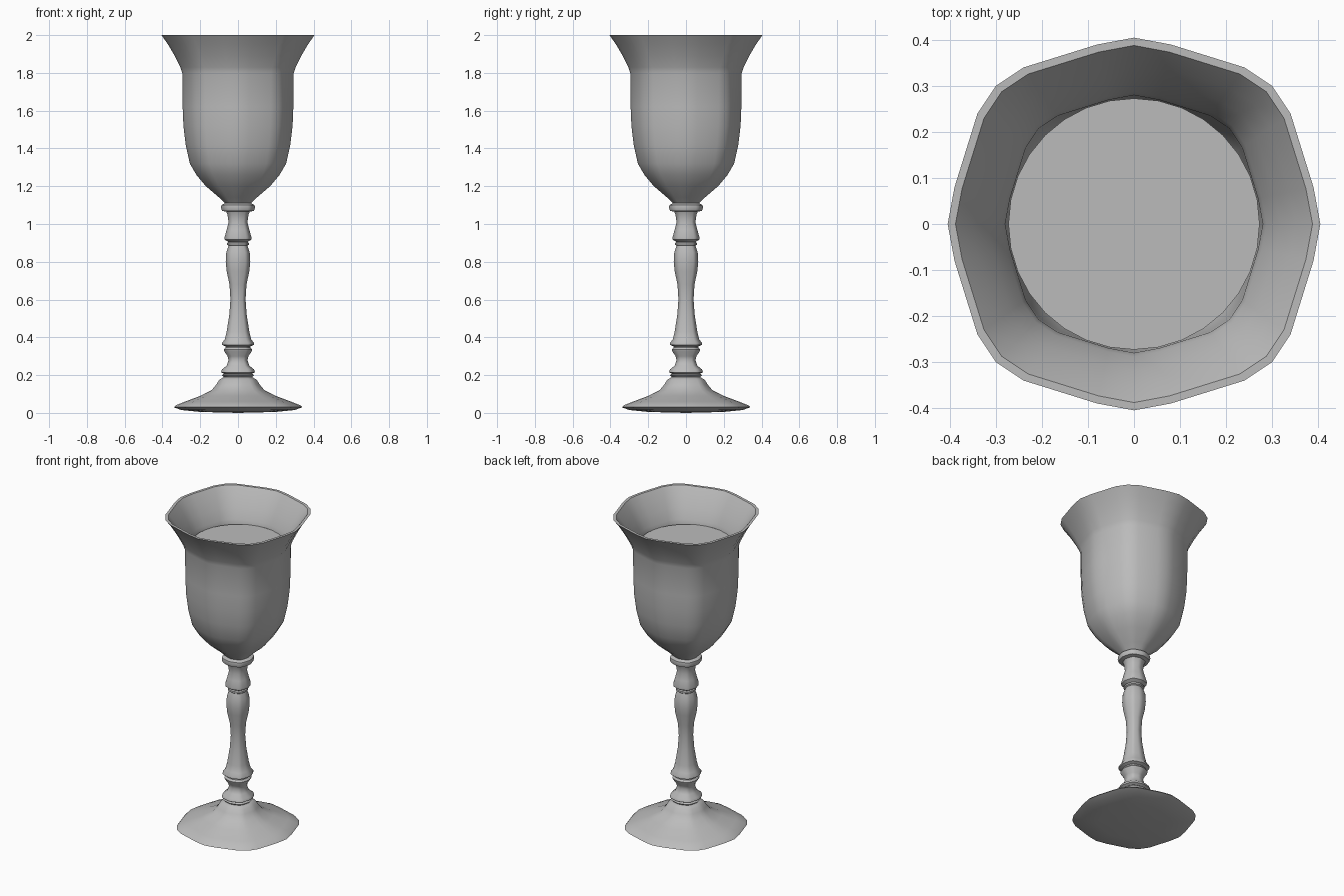
import bpy
import bmesh
from math import radians, cos, sin, pi

default_cube = bpy.data.objects.get("Cube")
if default_cube:
    bpy.data.objects.remove(default_cube, do_unlink=True)


def make_material(name, colour):
    material = bpy.data.materials.new(name)
    material.use_nodes = True
    material.diffuse_color = colour
    for node in material.node_tree.nodes:
        if node.type == "BSDF_PRINCIPLED":
            node.inputs["Base Color"].default_value = colour
    return material


def octagon_section():
    """Unit octagon with softened corners: three points for each side."""
    quarter = [(1, 0), (.963, .198), (.84, .593), (.741, .741), (.593, .84), (.198, .963)]
    section = []
    for turn in range(4):
        for x, y in quarter:
            section.append((x, y))
        quarter = [(-y, x) for x, y in quarter]
    return section


def round_section(sides):
    return [(cos(2 * pi * i / sides), sin(2 * pi * i / sides)) for i in range(sides)]


def lathe(name, profile, section, material):
    """Sweep a (radius, height) profile around z with the given cross-section."""
    mesh = bpy.data.meshes.new(name)
    bm = bmesh.new()
    rings = []
    for radius, height in profile:
        if radius == 0:
            rings.append([bm.verts.new((0, 0, height))] * len(section))
        else:
            rings.append([bm.verts.new((x * radius, y * radius, height)) for x, y in section])
    for lower, upper in zip(rings, rings[1:]):
        for i in range(len(section)):
            j = (i + 1) % len(section)
            corners = list(dict.fromkeys((lower[i], lower[j], upper[j], upper[i])))
            bm.faces.new(corners)
    bmesh.ops.recalc_face_normals(bm, faces=bm.faces)
    bm.to_mesh(mesh)
    bm.free()
    mesh.materials.append(material)
    obj = bpy.data.objects.new(name, mesh)
    bpy.context.collection.objects.link(obj)
    bpy.ops.object.select_all(action="DESELECT")
    obj.select_set(True)
    bpy.context.view_layer.objects.active = obj
    bpy.ops.object.shade_smooth_by_angle(angle=radians(40))
    return obj


grey = make_material("plain grey", (.5, .5, .5, 1))
octagon = octagon_section()

# Spreading foot with a shallow convex underside
foot_profile = [
    (0, 0), (.2, .005), (.3, .015), (.34, .03), (.33, .04), (.28, .06), (.2, .09),
    (.14, .12), (.115, .15), (.1, .175), (.075, .19), (0, .19),
]
lathe("foot", foot_profile, octagon, grey)

# Turned stem: lower collars, long baluster, upper collars
lower_collars = [
    (0, .185), (.075, .19), (.085, .2), (.075, .207), (.09, .215), (.085, .23),
    (.06, .25), (.05, .28), (.055, .3), (.072, .325), (.075, .335), (.065, .345),
]
baluster = [
    (.065, .352), (.085, .36), (.085, .37), (.07, .39), (.06, .43), (.046, .52),
    (.04, .6), (.045, .68), (.06, .75), (.065, .8), (.062, .85), (.05, .885),
]
upper_collars = [
    (.057, .89), (.057, .9), (.05, .905), (.07, .917), (.071, .93), (.06, .97),
    (.05, 1.01), (.056, 1.05), (.062, 1.065), (.085, 1.07), (.09, 1.085),
    (.088, 1.1), (.07, 1.11), (0, 1.11),
]
lathe("stem", lower_collars + baluster + upper_collars, octagon, grey)

# Hollow bowl with a flared rim, outside then inside
bowl_outside = [
    (0, 1.105), (.07, 1.11), (.1, 1.14), (.17, 1.2), (.22, 1.26), (.255, 1.32),
    (.277, 1.42), (.289, 1.52), (.293, 1.62), (.295, 1.8), (.305, 1.83),
    (.335, 1.89), (.37, 1.95), (.405, 2),
]
bowl_inside = [
    (.388, 2), (.352, 1.95), (.318, 1.89), (.288, 1.83), (.28, 1.8), (.277, 1.62),
    (.26, 1.42), (.2, 1.26), (.08, 1.15), (0, 1.14),
]
lathe("bowl", bowl_outside + bowl_inside, octagon, grey)

# Round surface of the drink filling the bowl
lathe("drink", [(0, 1.81), (.273, 1.81), (.272, 1.8), (0, 1.8)], round_section(32), grey)
